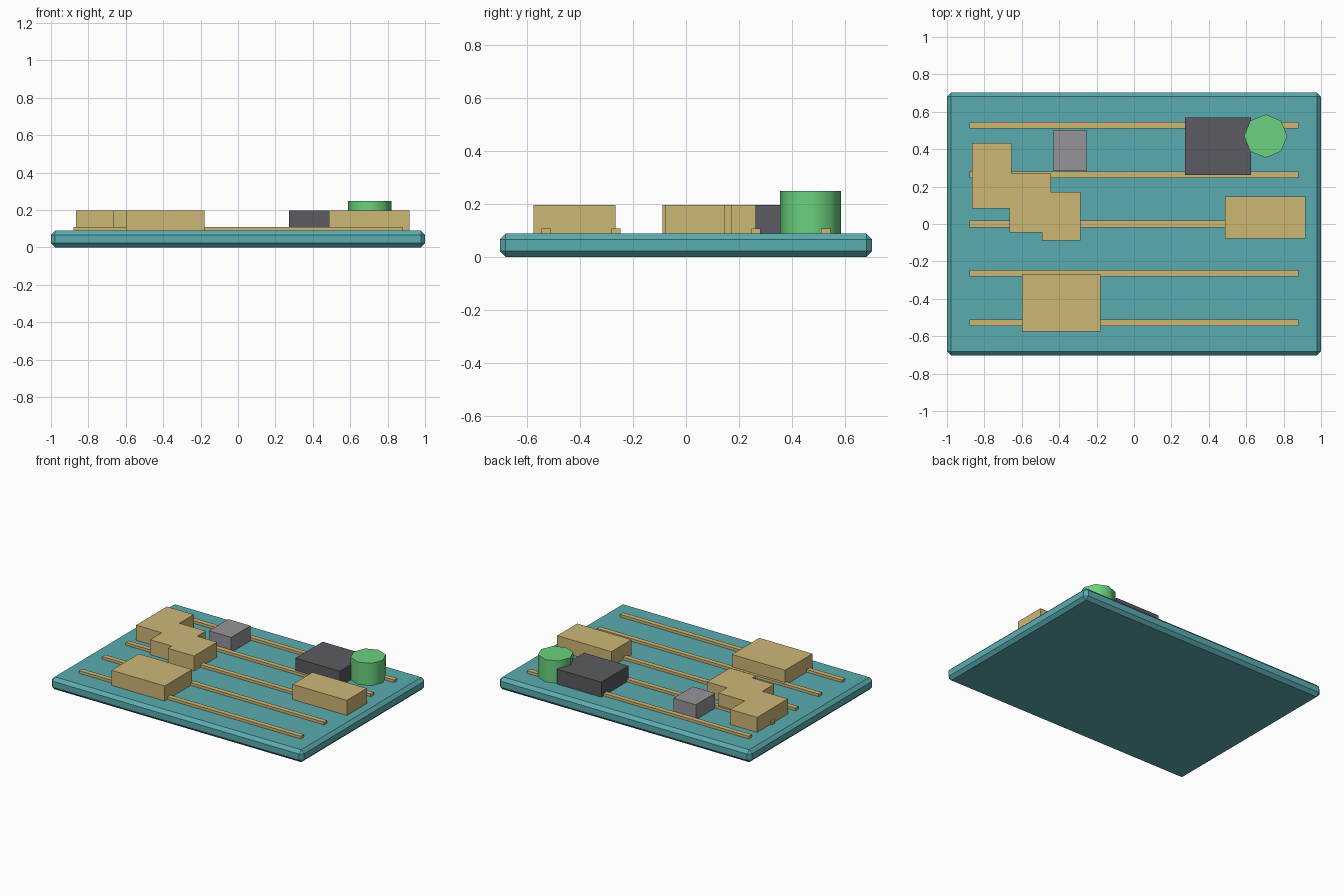
import bpy, bmesh, math

if "Cube" in bpy.data.objects:
    bpy.data.objects.remove(bpy.data.objects["Cube"])


def material(name, rgb):
    m = bpy.data.materials.new(name)
    lin = [((c / 255 + 0.055) / 1.055) ** 2.4 for c in rgb]
    m.diffuse_color = (*lin, 1)
    m.use_nodes = True
    m.node_tree.nodes["Principled BSDF"].inputs["Base Color"].default_value = m.diffuse_color
    return m


TEAL = material("teal", (90, 172, 176))
GOLD = material("gold", (206, 183, 118))
DARK = material("dark_grey", (91, 91, 98))
GREY = material("light_grey", (148, 148, 154))
GREEN = material("green", (107, 209, 126))

BOARD_TOP = 0.089
BLOCK_TOP = 0.197


def prism(name, outline, z0, z1, mat):
    """Extrude a counter-clockwise outline from z0 up to z1."""
    bm = bmesh.new()
    base = bm.faces.new([bm.verts.new((x, y, z0)) for x, y in outline])
    new = bmesh.ops.extrude_face_region(bm, geom=[base], use_keep_orig=True)["geom"]
    bmesh.ops.translate(bm, vec=(0, 0, z1 - z0),
                        verts=[v for v in new if isinstance(v, bmesh.types.BMVert)])
    bmesh.ops.recalc_face_normals(bm, faces=bm.faces)
    me = bpy.data.meshes.new(name)
    bm.to_mesh(me)
    bm.free()
    me.materials.append(mat)
    ob = bpy.data.objects.new(name, me)
    bpy.context.collection.objects.link(ob)
    return ob


def box(name, x0, x1, y0, y1, z0, z1, mat):
    return prism(name, [(x0, y0), (x1, y0), (x1, y1), (x0, y1)], z0, z1, mat)


# Chamfered board
board = box("board", -1, 1, -0.703, 0.703, 0, BOARD_TOP, TEAL)
bevel = board.modifiers.new("chamfer", "BEVEL")
bevel.width = 0.0225
bevel.segments = 1

# Five parallel traces
for i in range(5):
    y = (i - 2) * 0.264
    box(f"trace_{i + 1}", -0.88, 0.88, y - 0.0175, y + 0.0175, 0.08, 0.108, GOLD)

# Stepped gold block
prism("stepped_block", [
    (-0.867, 0.084), (-0.665, 0.084), (-0.665, -0.046), (-0.493, -0.046),
    (-0.493, -0.089), (-0.287, -0.089), (-0.287, 0.172), (-0.445, 0.172),
    (-0.445, 0.27), (-0.654, 0.27), (-0.654, 0.433), (-0.867, 0.433),
], 0.08, BLOCK_TOP, GOLD)

# Plain blocks
box("front_block", -0.6, -0.178, -0.576, -0.266, 0.08, BLOCK_TOP, GOLD)
box("right_block", 0.487, 0.918, -0.078, 0.148, 0.08, BLOCK_TOP, GOLD)
box("dark_chip", 0.272, 0.625, 0.263, 0.57, 0.08, BLOCK_TOP, DARK)
box("grey_chip", -0.43, -0.253, 0.284, 0.503, 0.08, BLOCK_TOP, GREY)

# Eight-sided capacitor with smooth sides
ring = [(0.704 + 0.116 * math.cos(a * math.pi / 4),
         0.47 + 0.116 * math.sin(a * math.pi / 4)) for a in range(8)]
cap = prism("capacitor", ring, 0.08, 0.249, GREEN)
bpy.context.view_layer.objects.active = cap
cap.select_set(True)
bpy.ops.object.shade_smooth_by_angle(angle=math.radians(50))
